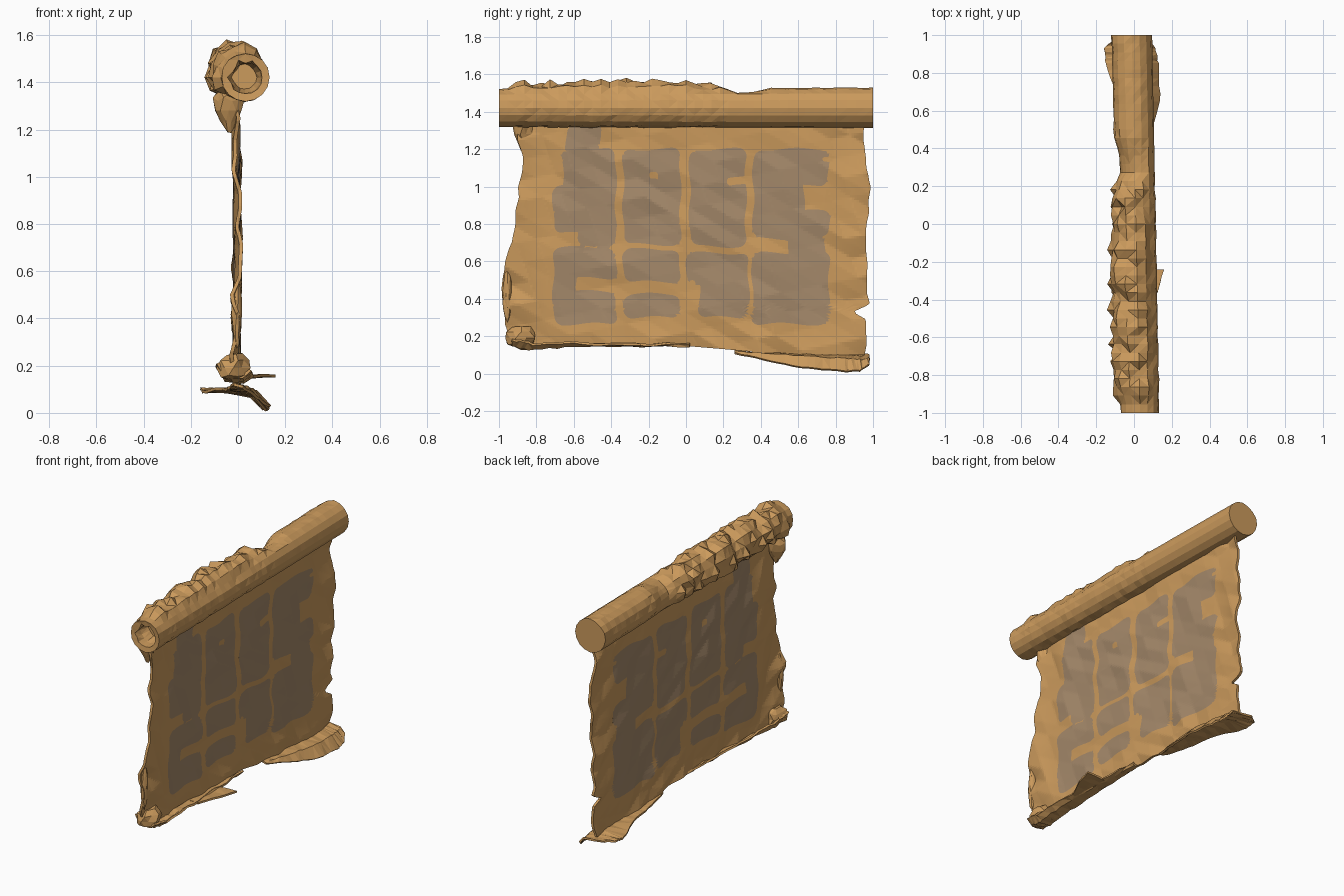
import bpy, bmesh, math, random
from mathutils import Vector

if "Cube" in bpy.data.objects:
    bpy.data.objects.remove(bpy.data.objects["Cube"])

random.seed(7)


def material(name, rgb):
    m = bpy.data.materials.new(name)
    m.diffuse_color = (*rgb, 1)
    m.use_nodes = True
    m.node_tree.nodes["Principled BSDF"].inputs["Base Color"].default_value = m.diffuse_color
    return m


TAN = material("parchment tan", (0.60, 0.325, 0.108))
INK = material("faded grey brown", (0.375, 0.25, 0.145))


def finish(name, bm, mats=(TAN,)):
    bmesh.ops.recalc_face_normals(bm, faces=bm.faces)
    me = bpy.data.meshes.new(name)
    bm.to_mesh(me)
    bm.free()
    for m in mats:
        me.materials.append(m)
    ob = bpy.data.objects.new(name, me)
    bpy.context.collection.objects.link(ob)
    return ob


def interp(t, pts):
    if t <= pts[0][0]:
        return pts[0][1]
    for (a, p), (b, q) in zip(pts, pts[1:]):
        if t <= b:
            return p + (q - p) * (t - a) / (b - a)
    return pts[-1][1]


# Faceted crumple: random heights on a sheared triangular lattice
heights = {}


def crumple(y, z, cell=0.11):
    a, b = (y + 0.35 * z) / cell, (z - 0.2 * y) / cell
    i, j = math.floor(a), math.floor(b)
    f, g = a - i, b - j

    def h(p, q):
        return heights.setdefault((p, q), random.uniform(-1, 1))
    if f + g < 1:
        return h(i, j) * (1 - f - g) + h(i + 1, j) * f + h(i, j + 1) * g
    return h(i + 1, j + 1) * (f + g - 1) + h(i + 1, j) * (1 - g) + h(i, j + 1) * (1 - f)


# Faded blotches: rectangles (y0, y1, z0, z1) with rounded corners, and bites out of them
BLOTS = [(-.64, -.46, 1.0, 1.34), (-.66, -.375, .75, 1.20), (-.71, -.38, .75, 1.0), (-.58, -.38, .68, .9),
         (-.335, -.03, .69, 1.2), (.02, .32, .68, 1.2),
         (.36, .76, 1.0, 1.2), (.36, .63, .72, 1.15), (.5, .77, .725, .87),
         (-.71, -.59, .265, .67), (-.71, -.37, .51, .675), (-.71, -.37, .265, .44),
         (-.335, -.03, .49, .665), (-.33, -.03, .30, .425),
         (.005, .335, .47, .645), (.07, .335, .30, .56),
         (.355, .765, .265, .645), (.54, .74, .5, .74)]
BITES = [(-.2, -.15, 1.05, 1.085), (.22, .36, 1.005, 1.045), (.72, .82, 1.14, 1.165), (-.04, .045, .435, .50)]


def box_dist(y, z, b, r):
    dy = abs(y - (b[0] + b[1]) / 2) - (b[1] - b[0]) / 2 + r
    dz = abs(z - (b[2] + b[3]) / 2) - (b[3] - b[2]) / 2 + r
    return math.hypot(max(dy, 0), max(dz, 0)) + min(max(dy, dz), 0) - r


def blot_dist(y, z):
    y, z = y + .007 * math.sin(24 * z + 3 * y), z + .008 * math.sin(19 * y + 5 * z)
    d = min(box_dist(y, z, b, .045) for b in BLOTS)
    return max(d, -min(box_dist(y, z, b, .015) for b in BITES))


# Hanging sheet with ragged outline; grid vertices are snapped to the blotch edges
LEFT = [(.13, -.86), (.2, -.94), (.26, -.965), (.4, -.98), (.5, -.98), (.6, -.965), (.7, -.93), (.9, -.905),
        (1.05, -.885), (1.15, -.87), (1.24, -.90), (1.36, -.89)]
RIGHT = [(.1, .96), (.29, .965), (.33, .89), (.37, .975), (.6, .965), (.8, .97), (1.0, .985), (1.1, .96),
         (1.2, .955), (1.36, .945)]
BOTTOM = [(-.95, .14), (-.85, .13), (-.7, .16), (0, .145), (.3, .12), (.5, .10), (1, .10)]
NU, NV, HALF = 144, 92, 0.008
bm = bmesh.new()
flat, sides = [], ([], [])
for i in range(NU + 1):
    for j in range(NV + 1):
        u = i / NU
        zb = interp(-.95 + 1.92 * u, BOTTOM)
        z = zb + (1.37 - zb) * j / NV
        y0, y1 = interp(z, LEFT), interp(z, RIGHT)
        rag = .008 * crumple(z * 2, 5 + round(u))
        y = y0 + (y1 - y0) * u + rag * abs(2 * u - 1) ** 4
        d = blot_dist(y, z)
        if abs(d) < .008 and 0 < i < NU and 0 < j < NV:
            gy = (blot_dist(y + .001, z) - d) / .001
            gz = (blot_dist(y, z + .001) - d) / .001
            n = max(gy * gy + gz * gz, .3)
            y, z = y - gy * d / n, z - gz * d / n
        edge = max(0, abs(2 * u - 1) - .75) * 4 + max(0, .35 - z) * 2
        x = -.006 + crumple(y, z) * (.010 + .014 * edge)
        flat.append((y, z))
        for s, sgn in zip(sides, (1, -1)):
            s.append(bm.verts.new((x + sgn * HALF, y, z)))
W = NV + 1
for i in range(NU):
    for j in range(NV):
        q = [i * W + j, (i + 1) * W + j, (i + 1) * W + j + 1, i * W + j + 1]
        cy, cz = (sum(flat[k][c] for k in q) / 4 for c in (0, 1))
        for s in sides:
            bm.faces.new([s[k] for k in q]).material_index = int(blot_dist(cy, cz) < 0)
rim = [i * W for i in range(NU)] + [NU * W + j for j in range(NV)]
rim += [i * W + NV for i in range(NU, 0, -1)] + [j for j in range(NV, 0, -1)]
for a, b in zip(rim, rim[1:] + rim[:1]):
    bm.faces.new([sides[0][a], sides[0][b], sides[1][b], sides[1][a]])
finish("hanging_sheet", bm, (TAN, INK))

# Top roll: faceted tube, smooth at the back and crumpled on its upper left towards the front
BULGE = [(-1, 0), (-.94, 0), (-.90, .045), (-.7, .04), (-.3, .05), (0, .035), (.2, .01),
         (.28, -.045), (.36, -.03), (.46, 0), (1, 0)]
SEG, RINGS = 16, 44
bm = bmesh.new()
rings = []


def ring(y, radius, bulge, noise):
    cx = .01 - .022 * y
    out = []
    for k in range(SEG):
        a = 2 * math.pi * k / SEG
        w = max(0, math.cos(a - math.radians(140))) ** .7 if math.cos(a - math.radians(140)) > 0 else 0
        r = radius + bulge * w + random.uniform(-1, 1) * noise * (.15 + w)
        out.append(bm.verts.new((cx + r * math.cos(a), y, 1.421 + r * math.sin(a))))
    rings.append(out)


ring(-.88, .05, 0, .012)
ring(-.94, .065, 0, .012)
ring(-.995, .07, 0, .012)
for i in range(RINGS + 1):
    y = -1 + 2 * i / RINGS
    ring(y, .105 + .003 * y, interp(y, BULGE), .024 if -.95 < y < .2 else .003)
for a, b in zip(rings, rings[1:]):
    for k in range(SEG):
        bm.faces.new([a[k], a[(k + 1) % SEG], b[(k + 1) % SEG], b[k]])
bm.faces.new(rings[0])
bm.faces.new(rings[-1])
bmesh.ops.triangulate(bm, faces=[f for f in bm.faces if len(f.verts) == 4])
finish("top_roll", bm)


# Curled strips along the lower edge: cross-sections (x, z) at stations along y
def strip(name, stations, jitter=.006, steps=5):
    bm = bmesh.new()
    rows = []
    for (ya, pa), (yb, pb) in zip(stations, stations[1:]):
        for s in range(steps + (yb == stations[-1][0])):
            t = s / steps
            rows.append([bm.verts.new((p[0] + (q[0] - p[0]) * t + random.uniform(-jitter, jitter),
                                       ya + (yb - ya) * t,
                                       max(.008, p[1] + (q[1] - p[1]) * t + random.uniform(-jitter, jitter))))
                         for p, q in zip(pa, pb)])
    for a, b in zip(rows, rows[1:]):
        for k in range(len(a) - 1):
            bm.faces.new([a[k], a[k + 1], b[k + 1], b[k]])
    bmesh.ops.triangulate(bm, faces=bm.faces[:])
    m = finish(name, bm).modifiers.new("thickness", 'SOLIDIFY')
    m.thickness, m.offset = .012, 0


strip("lower_flap", [
    (.26, [(-.02, .12), (-.01, .117), (.01, .117), (.02, .11)]),
    (.45, [(-.05, .10), (-.01, .105), (.05, .10), (.08, .065)]),
    (.65, [(-.08, .10), (-.01, .10), (.08, .09), (.135, .03)]),
    (.85, [(-.15, .09), (-.03, .10), (.07, .075), (.125, .012)]),
    (.93, [(-.16, .10), (-.03, .09), (.06, .07), (.11, .015)]),
    (.98, [(-.10, .10), (-.03, .09), (.05, .08), (.08, .05)])], .004)
strip("lower_curl", [
    (-.93, [(-.08, .21), (-.05, .15), (.02, .15), (.05, .18)]),
    (-.82, [(-.09, .20), (-.05, .14), (.03, .13), (.06, .16)]),
    (-.6, [(-.07, .18), (-.04, .15), (.03, .15), (.06, .165)]),
    (-.3, [(-.04, .165), (-.02, .15), (.02, .15), (.045, .16)]),
    (.02, [(-.02, .155), (-.01, .15), (.01, .15), (.02, .155)])])
strip("torn_tongue", [
    (-.5, [(0, .15), (.03, .155), (.06, .155)]),
    (-.36, [(0, .15), (.06, .155), (.125, .157)]),
    (-.24, [(0, .15), (.08, .155), (.16, .158)])], .003, 3)


# Crumpled corners
def wad(name, centre, size, jitter=.18, taper=0):
    bm = bmesh.new()
    bmesh.ops.create_icosphere(bm, subdivisions=2, radius=1)
    for v in bm.verts:
        p = v.co * (1 + random.uniform(-jitter, jitter))
        k = 1 + taper * p.z
        v.co = Vector(centre) + Vector((p.x * size[0] * k, p.y * size[1] * k, p.z * size[2]))
    finish(name, bm)


wad("lower_corner_wad", (-.02, -.88, .19), (.065, .085, .065))
wad("upper_corner_wad", (-.04, -.87, 1.28), (.055, .05, .10), .12, .6)
wad("left_edge_fold", (-.005, -.955, .42), (.022, .025, .14), .15)
